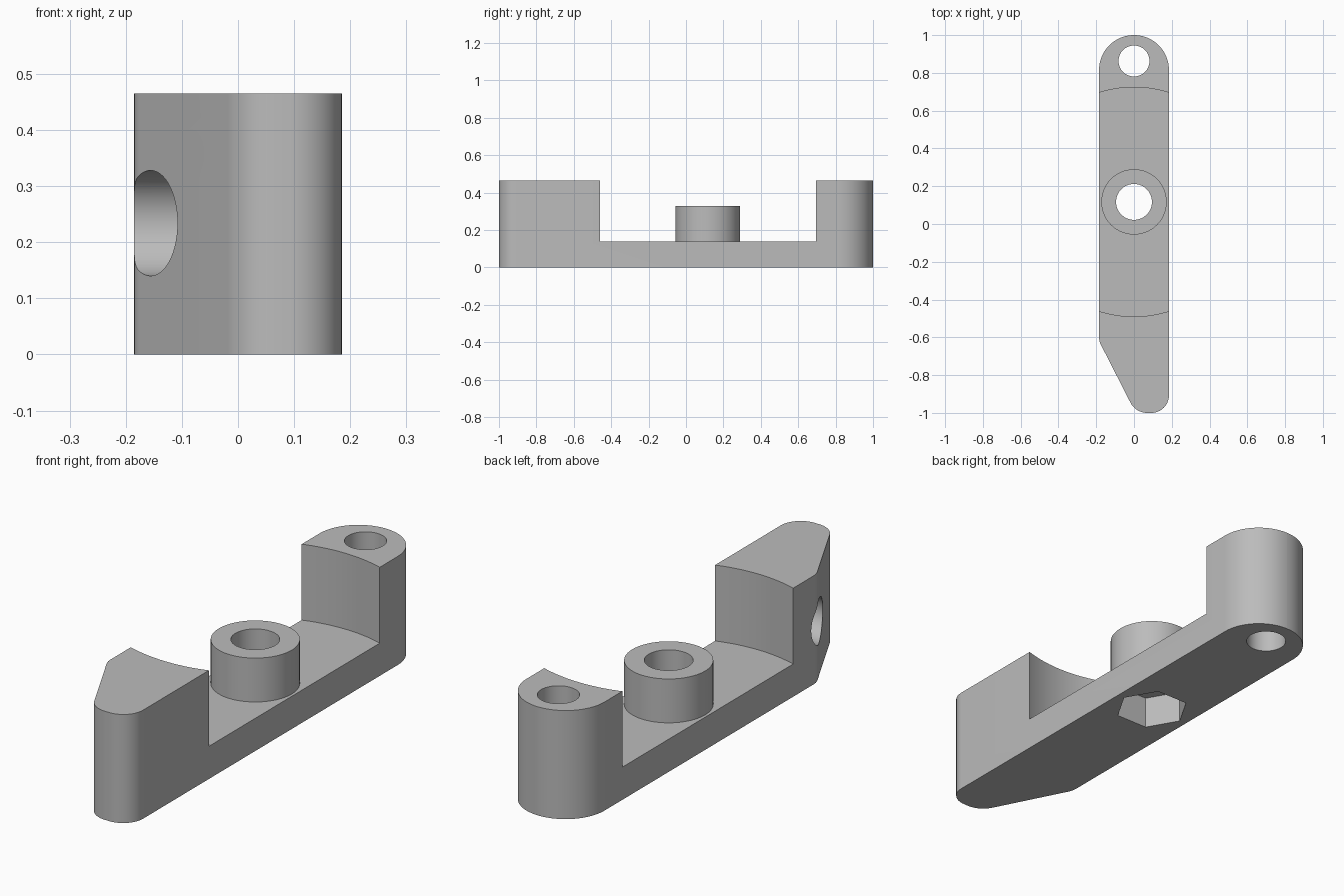
import bpy, bmesh, math
from mathutils import Vector, Matrix

cube = bpy.data.objects.get("Cube")
if cube:
    bpy.data.objects.remove(cube)

HALF, TOP, FLOOR, BOSS_TOP = 0.185, 0.465, 0.14, 0.328
PIVOT = Vector((0, 0.117, 0))

grey = bpy.data.materials.new("plain grey")
grey.use_nodes = True
grey.diffuse_color = (0.5, 0.5, 0.5, 1)
grey.node_tree.nodes["Principled BSDF"].inputs["Base Color"].default_value = (0.5, 0.5, 0.5, 1)


def add_object(name, bm):
    bmesh.ops.recalc_face_normals(bm, faces=bm.faces)
    mesh = bpy.data.meshes.new(name)
    bm.to_mesh(mesh)
    bm.free()
    mesh.materials.append(grey)
    obj = bpy.data.objects.new(name, mesh)
    bpy.context.collection.objects.link(obj)
    return obj


def rounded_outline(corners, steps=16):
    """Fillet every (x, y, radius) corner of a closed polygon."""
    points = []
    for i, (x, y, r) in enumerate(corners):
        p = Vector((x, y))
        a = (Vector(corners[i - 1][:2]) - p).normalized()
        b = (Vector(corners[(i + 1) % len(corners)][:2]) - p).normalized()
        half = a.angle(b) / 2
        centre = p + (a + b).normalized() * (r / math.sin(half))
        start = p + a * (r / math.tan(half)) - centre
        end = p + b * (r / math.tan(half)) - centre
        sweep = math.pi - 2 * half
        for k in range(steps + 1):
            t = k / steps
            q = (start * math.sin((1 - t) * sweep) + end * math.sin(t * sweep)) / math.sin(sweep)
            points.append(centre + q)
    return points


def prism(name, outline, height):
    bm = bmesh.new()
    face = bm.faces.new([bm.verts.new((p.x, p.y, 0)) for p in outline])
    walls = bmesh.ops.extrude_face_region(bm, geom=[face])
    bmesh.ops.translate(bm, vec=(0, 0, height),
                        verts=[v for v in walls["geom"] if isinstance(v, bmesh.types.BMVert)])
    bmesh.ops.remove_doubles(bm, verts=bm.verts, dist=0.0001)
    return add_object(name, bm)


def cylinder(name, centre, radius, low, high, sides=64, axis="Z"):
    bm = bmesh.new()
    bmesh.ops.create_cone(bm, cap_ends=True, segments=sides, radius1=radius,
                          radius2=radius, depth=high - low)
    bmesh.ops.translate(bm, verts=bm.verts, vec=(0, 0, (low + high) / 2))
    if sides == 6:
        bmesh.ops.rotate(bm, verts=bm.verts, matrix=Matrix.Rotation(math.pi / 2, 3, "Z"))
    if axis == "X":
        bmesh.ops.rotate(bm, verts=bm.verts, matrix=Matrix.Rotation(math.pi / 2, 3, "Y"))
    bmesh.ops.translate(bm, verts=bm.verts, vec=centre)
    return add_object(name, bm)


def combine(target, tool, operation):
    tool.hide_render = True
    mod = target.modifiers.new(tool.name, "BOOLEAN")
    mod.object, mod.operation, mod.solver = tool, operation, "EXACT"
    bpy.context.view_layer.objects.active = target
    bpy.ops.object.modifier_apply(modifier=mod.name)
    bpy.data.objects.remove(tool)


# Long body: round back end, slanted front corner
body = prism("bracket_body", rounded_outline([
    (HALF, -1, 0.093), (HALF, 1, HALF - 0.0005), (-HALF, 1, HALF - 0.0005),
    (-HALF, -0.62, 0.09), (0.009, -1, 0.1)]), TOP)

# Arc-ended recess around the central boss
combine(body, cylinder("recess_cutter", PIVOT, 0.607, FLOOR, 0.6, 128), "DIFFERENCE")
combine(body, cylinder("boss", PIVOT, 0.173, FLOOR - 0.05, BOSS_TOP), "UNION")

# Boss bore with hexagonal nut pocket below
combine(body, cylinder("bore_cutter", PIVOT, 0.095, -0.1, 0.6), "DIFFERENCE")
combine(body, cylinder("nut_cutter", PIVOT, 0.152, -0.1, 0.14, 6), "DIFFERENCE")

# Vertical hole through the back post
combine(body, cylinder("post_hole_cutter", (0, 0.863, 0), 0.082, -0.1, 0.6), "DIFFERENCE")

# Blind sideways hole in the front block
combine(body, cylinder("side_hole_cutter", (0, -0.677, 0.234), 0.094, -0.3, 0.09, axis="X"),
        "DIFFERENCE")

# Smooth curves, crisp edges
bpy.ops.object.select_all(action="DESELECT")
body.select_set(True)
bpy.context.view_layer.objects.active = body
bpy.ops.object.shade_smooth_by_angle(angle=math.radians(25))
